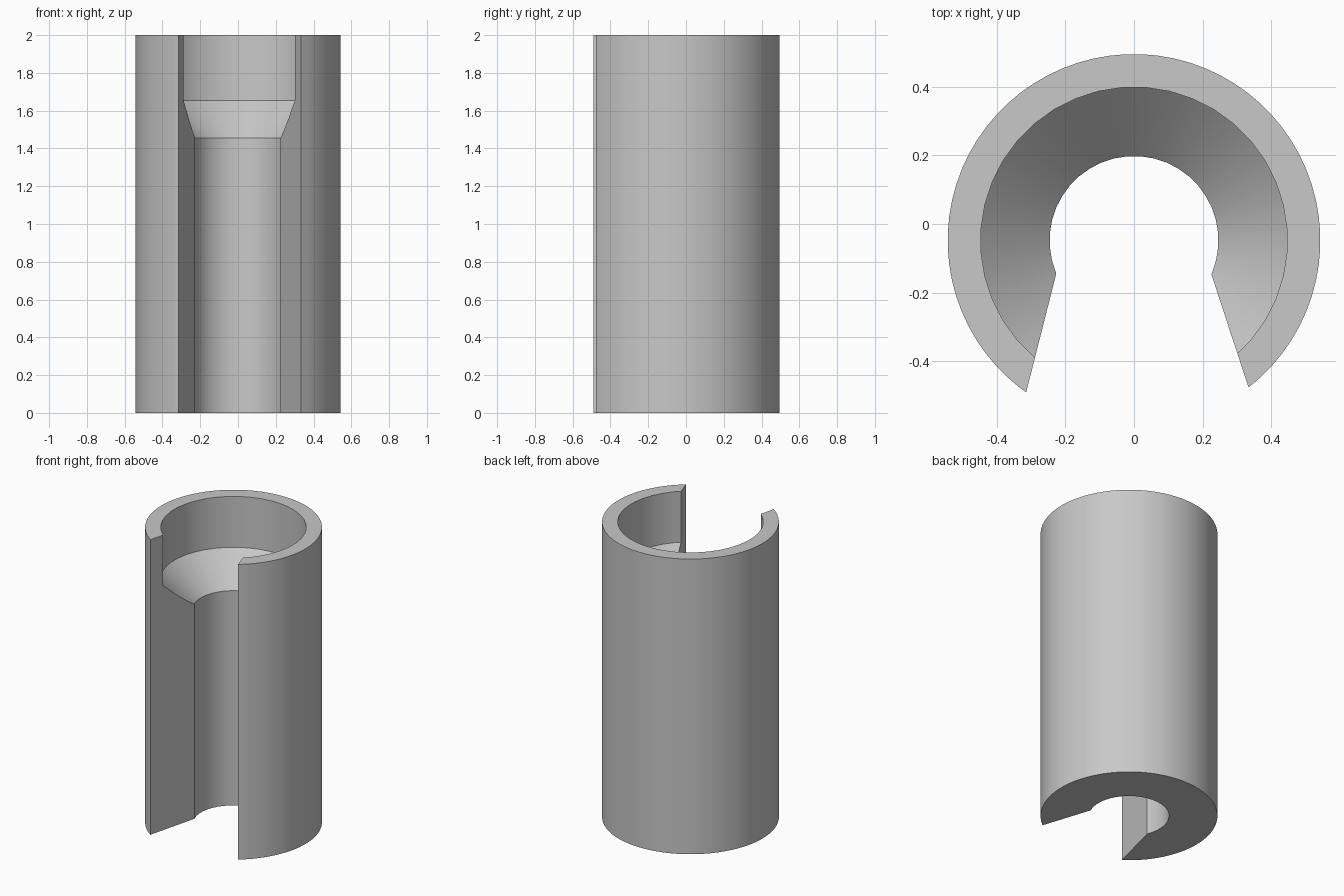
import bpy
import bmesh
import math
from mathutils import Matrix

if "Cube" in bpy.data.objects:
    bpy.data.objects.remove(bpy.data.objects["Cube"])

AXIS_Y = -0.048

grey = bpy.data.materials.new("plain grey")
grey.use_nodes = True
grey.diffuse_color = (0.58, 0.58, 0.58, 1)
grey.node_tree.nodes["Principled BSDF"].inputs["Base Color"].default_value = (0.58, 0.58, 0.58, 1)


def add_object(name, bm):
    bmesh.ops.recalc_face_normals(bm, faces=bm.faces)
    mesh = bpy.data.meshes.new(name)
    bm.to_mesh(mesh)
    bm.free()
    mesh.materials.append(grey)
    obj = bpy.data.objects.new(name, mesh)
    bpy.context.collection.objects.link(obj)
    return obj


def turned(name, profile, sides):
    """Solid of revolution from (radius, height) pairs, capped at both ends."""
    bm = bmesh.new()
    rings = []
    for radius, z in profile:
        ring = []
        for i in range(sides):
            a = 2 * math.pi * (i + 0.5) / sides
            ring.append(bm.verts.new((radius * math.cos(a), AXIS_Y + radius * math.sin(a), z)))
        rings.append(ring)
    for low, high in zip(rings, rings[1:]):
        for i in range(sides):
            j = (i + 1) % sides
            bm.faces.new((low[i], low[j], high[j], high[i]))
    bm.faces.new(rings[0])
    bm.faces.new(rings[-1])
    return add_object(name, bm)


def prism(name, outline, z0, z1):
    bm = bmesh.new()
    face = bm.faces.new([bm.verts.new((x, y, z0)) for x, y in outline])
    top = bmesh.ops.extrude_face_region(bm, geom=[face])["geom"]
    bmesh.ops.translate(bm, vec=(0, 0, z1 - z0), verts=[v for v in top if isinstance(v, bmesh.types.BMVert)])
    return add_object(name, bm)


# Outer sleeve
sleeve = turned("slotted_sleeve", [(0.543, 0), (0.543, 2)], 72)

# Narrow bore, flared seat and wide upper bore
bore = turned("bore_cutter", [(0.246, -0.1), (0.246, 1.455), (0.447, 1.655), (0.447, 2.1)], 40)

# Slightly uneven wedge slot through the front wall
slot = prism("slot_cutter", [(-0.202, -0.048), (-0.344, -0.608), (0.377, -0.608), (0.193, -0.048)], -0.2, 2.2)

bpy.context.view_layer.objects.active = sleeve
sleeve.select_set(True)
for cutter in (bore, slot):
    cut = sleeve.modifiers.new(cutter.name, "BOOLEAN")
    cut.operation = "DIFFERENCE"
    cut.solver = "EXACT"
    cut.object = cutter
    cutter.hide_render = True
    bpy.ops.object.modifier_apply(modifier=cut.name)
    bpy.data.objects.remove(cutter)

bpy.ops.object.shade_smooth_by_angle(angle=math.radians(25))
